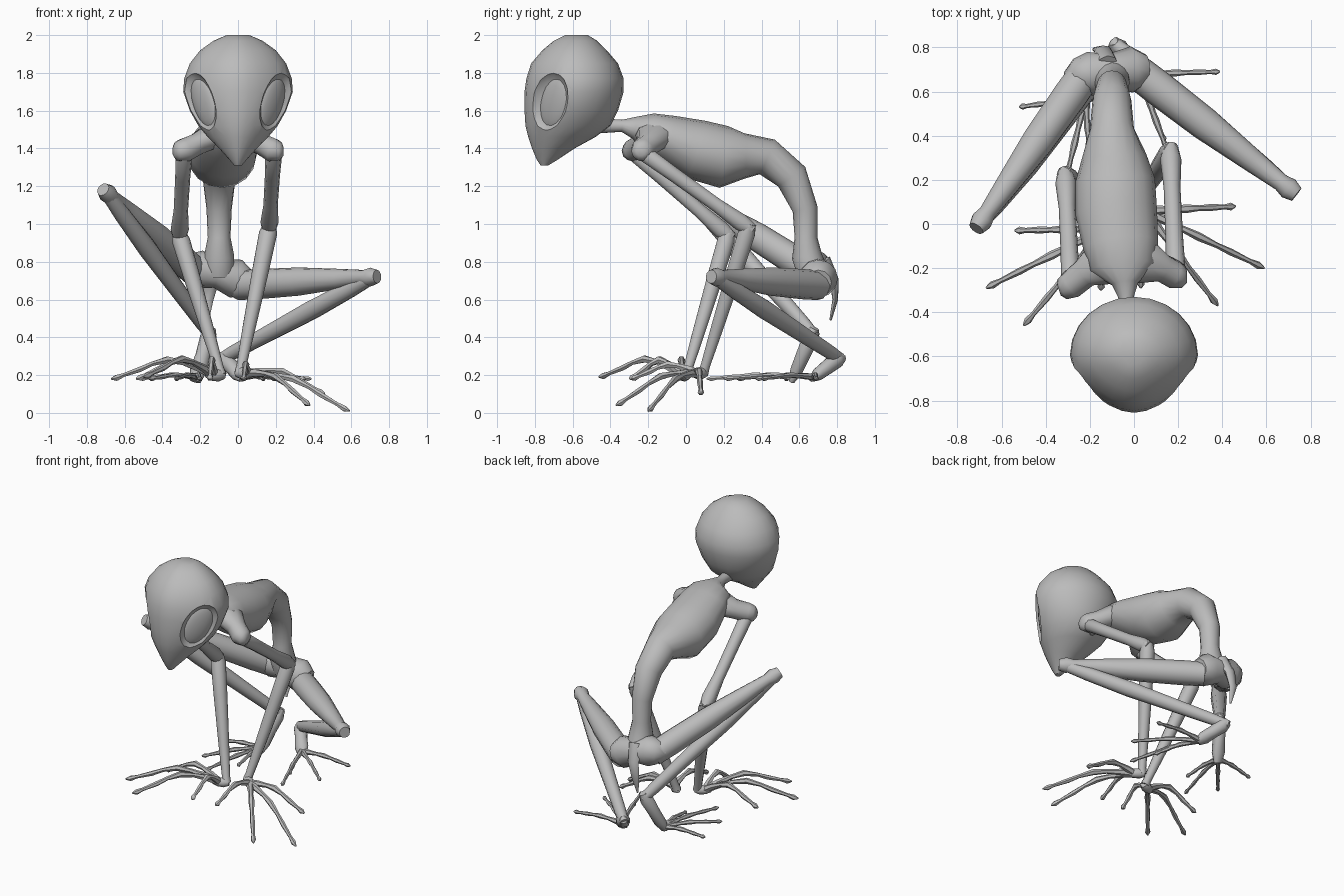
import bpy, bmesh, math
from mathutils import Vector, Matrix

cube = bpy.data.objects.get("Cube")
if cube:
    bpy.data.objects.remove(cube, do_unlink=True)

skin = bpy.data.materials.new("grey skin")
skin.use_nodes = True
GREY = (0.5, 0.5, 0.5, 1)
skin.diffuse_color = GREY
skin.node_tree.nodes["Principled BSDF"].inputs["Base Color"].default_value = GREY


def smooth(obj, angle=50):
    bpy.ops.object.select_all(action='DESELECT')
    obj.select_set(True)
    bpy.context.view_layer.objects.active = obj
    bpy.ops.object.shade_smooth_by_angle(angle=math.radians(angle))


def finish(name, bm):
    bmesh.ops.recalc_face_normals(bm, faces=bm.faces)
    mesh = bpy.data.meshes.new(name)
    bm.to_mesh(mesh)
    bm.free()
    mesh.materials.append(skin)
    obj = bpy.data.objects.new(name, mesh)
    bpy.context.collection.objects.link(obj)
    smooth(obj)
    return obj


def loft(name, rings):
    """Skin a list of vertex-position rings and cap both ends."""
    bm = bmesh.new()
    loops = [[bm.verts.new(p) for p in ring] for ring in rings]
    n = len(loops[0])
    for a, b in zip(loops, loops[1:]):
        for i in range(n):
            j = (i + 1) % n
            bm.faces.new((a[i], a[j], b[j], b[i]))
    bm.faces.new(loops[0])
    bm.faces.new(loops[-1])
    return finish(name, bm)


def tube(name, points, sides=10):
    """Tube through (x, y, z, width radius[, height radius]) points."""
    centres = [Vector(p[:3]) for p in points]
    span = (centres[-1] - centres[0]).normalized()
    ref = Vector((1, 0, 0)) if abs(span.x) < 0.8 else Vector((0, 1, 0))
    rings = []
    for i, (c, p) in enumerate(zip(centres, points)):
        t = (centres[min(i + 1, len(points) - 1)] - centres[max(i - 1, 0)]).normalized()
        side = (ref - t * ref.dot(t)).normalized()
        up = t.cross(side)
        angles = [math.tau * k / sides for k in range(sides)]
        rings.append([c + side * p[3] * math.cos(a) + up * p[-1] * math.sin(a) for a in angles])
    return loft(name, rings)


def limb(name, start, end, radii, sides=10):
    """Straight limb with (fraction, width radius[, height radius]) along it."""
    a, b = Vector(start), Vector(end)
    tube(name, [(*a.lerp(b, f), *r) for f, *r in radii], sides)


def digits(name, root, tips, lift, size):
    """Fan of thin jointed digits with bulbous tips."""
    root = Vector(root)
    for i, tip in enumerate(tips):
        tip = Vector(tip)
        path = []
        for f, rise, r in ((0, 0, 1.6), (0.15, 0.45, 1.3), (0.3, 0.8, 0.9), (0.45, 1, 1.25), (0.6, 0.8, 0.8),
                           (0.72, 0.5, 1), (0.88, 0.2, 0.7), (0.95, 0.05, 1.1), (1, 0, 0.3)):
            p = root.lerp(tip, f) + Vector((0, 0, lift * rise))
            path.append((*p, size * r))
        tube(f"{name}_{i + 1}", path, 6)


def ball(name, matrix, segments=20):
    bm = bmesh.new()
    bmesh.ops.create_uvsphere(bm, u_segments=segments, v_segments=segments // 2, radius=1, matrix=matrix)
    return finish(name, bm)


# Head: stacked sections (height, front y, back y, half width), narrowed toward the face
sections = [(1.31, -0.77, -0.73, 0.02), (1.34, -0.79, -0.68, 0.045), (1.4, -0.815, -0.59, 0.1),
            (1.46, -0.835, -0.48, 0.16), (1.52, -0.85, -0.40, 0.21), (1.6, -0.855, -0.36, 0.255),
            (1.7, -0.855, -0.33, 0.29), (1.77, -0.845, -0.33, 0.285), (1.85, -0.82, -0.36, 0.255),
            (1.92, -0.76, -0.42, 0.2), (1.97, -0.7, -0.47, 0.13), (2.0, -0.64, -0.52, 0.06)]
rings = []
for z, front, back, half in sections:
    ring = []
    for k in range(24):
        a = math.tau * k / 24
        face = max(0, -math.sin(a))
        ring.append(((half * math.cos(a)) * (1 - 0.28 * face ** 2),
                     (front + back) / 2 + (back - front) / 2 * math.sin(a), z))
    rings.append(ring)
head = loft("head", rings)

# Eyes: slanted almond sockets, each holding a sunken eyeball
for label, s in (("left", 1), ("right", -1)):
    out = Vector((s * 0.75, -0.65, -0.08)).normalized()
    up = Vector((s * 0.42, 0.25, 1))
    up = (up - out * up.dot(out)).normalized()
    basis = Matrix((out, up, out.cross(up))).transposed().to_4x4()
    place = Matrix.Translation((s * 0.222, -0.735, 1.64)) @ basis
    cutter = ball("socket_cutter", place @ Matrix.Diagonal((0.07, 0.185, 0.125, 1)))
    cutter.hide_render = True
    mod = head.modifiers.new("socket", 'BOOLEAN')
    mod.operation = 'DIFFERENCE'
    mod.solver = 'EXACT'
    mod.object = cutter
    bpy.context.view_layer.objects.active = head
    bpy.ops.object.modifier_apply(modifier=mod.name)
    bpy.data.objects.remove(cutter, do_unlink=True)
    eye = Matrix.Translation(out * -0.068) @ place
    ball(label + "_eye", eye @ Matrix.Diagonal((0.035, 0.16, 0.095, 1)))
smooth(head, 35)

# Neck, rib cage and curved spine
tube("torso", [(-0.02, -0.46, 1.52, 0.04), (-0.035, -0.34, 1.52, 0.032), (-0.04, -0.27, 1.51, 0.06),
               (-0.05, -0.2, 1.49, 0.15, 0.1), (-0.06, -0.1, 1.455, 0.17, 0.125),
               (-0.08, 0.05, 1.395, 0.185, 0.16), (-0.085, 0.2, 1.355, 0.18, 0.165),
               (-0.09, 0.31, 1.36, 0.145, 0.12), (-0.1, 0.43, 1.355, 0.1), (-0.1, 0.56, 1.25, 0.088),
               (-0.1, 0.63, 1.08, 0.067), (-0.1, 0.635, 0.93, 0.06), (-0.1, 0.64, 0.83, 0.08),
               (-0.1, 0.67, 0.74, 0.08)], 16)
tube("shoulders", [(-0.34, -0.3, 1.385, 0.025), (-0.325, -0.295, 1.385, 0.05), (-0.285, -0.275, 1.39, 0.065),
                   (-0.22, -0.22, 1.42, 0.07, 0.06), (-0.15, -0.17, 1.46, 0.11, 0.07),
                   (-0.05, -0.15, 1.48, 0.12, 0.08), (0.06, -0.17, 1.46, 0.1, 0.07),
                   (0.13, -0.2, 1.42, 0.065, 0.06), (0.185, -0.23, 1.39, 0.065),
                   (0.225, -0.24, 1.385, 0.05), (0.24, -0.24, 1.385, 0.025)])

# Pelvis and tail
tube("pelvis", [(-0.31, 0.66, 0.75, 0.03), (-0.26, 0.67, 0.76, 0.08), (-0.2, 0.68, 0.76, 0.1),
                (-0.11, 0.69, 0.74, 0.08), (-0.01, 0.7, 0.71, 0.105), (0.05, 0.7, 0.69, 0.07)], 12)
tube("tail", [(-0.12, 0.72, 0.8, 0.05), (-0.14, 0.785, 0.7, 0.04, 0.025), (-0.16, 0.79, 0.6, 0.03, 0.015),
              (-0.16, 0.765, 0.49, 0.006)], 8)

# Limb thickness profiles
UPPER_ARM = [(-0.06, 0.02), (0, 0.045), (0.3, 0.04), (0.7, 0.038), (0.93, 0.048), (1.04, 0.035)]
FOREARM = [(-0.03, 0.035), (0.04, 0.048), (0.3, 0.044), (0.7, 0.034), (0.95, 0.026), (1, 0.03)]
THIGH = [(0, 0.078), (0.15, 0.08), (0.45, 0.075), (0.75, 0.054), (0.93, 0.04), (0.98, 0.05), (1.03, 0.036)]
SHIN = [(0, 0.035), (0.15, 0.045), (0.4, 0.052), (0.7, 0.044), (0.93, 0.038), (1.02, 0.03)]
PALM = [(-0.4, 0.022), (0.3, 0.034), (1.2, 0.03), (2, 0.014)]
FOOT = [(-0.12, 0.025), (0.1, 0.045), (0.5, 0.04), (0.85, 0.045, 0.035), (1.1, 0.03, 0.016)]

# Arms: shoulder, elbow, wrist, finger root, finger tips, knuckle lift
arms = {
    "left": ((0.19, -0.23, 1.38), (0.165, 0.33, 0.98), (0.01, 0.09, 0.21), (0.05, 0.06, 0.21),
             [(0.46, 0.08, 0.1), (0.59, -0.2, 0.01), (0.38, -0.37, 0.04), (0.03, -0.29, 0.18)], 0.06),
    "right": ((-0.285, -0.28, 1.38), (-0.31, 0.22, 0.94), (-0.09, 0.0, 0.2), (-0.13, -0.02, 0.2),
              [(-0.54, -0.03, 0.18), (-0.67, -0.29, 0.18), (-0.5, -0.46, 0.19), (-0.15, -0.3, 0.18)], 0.09),
}
for side, (shoulder, elbow, wrist, root, tips, lift) in arms.items():
    limb(side + "_upper_arm", shoulder, elbow, UPPER_ARM)
    limb(side + "_forearm", elbow, wrist, FOREARM)
    limb(side + "_palm", wrist, root, PALM, 8)
    digits(side + "_finger", root, tips, lift, 0.016)

# Legs: hip, knee, ankle, toe root, toe tips
legs = {
    "left": ((0.0, 0.7, 0.675), (0.715, 0.15, 0.72), (-0.08, 0.81, 0.29), (0.02, 0.68, 0.19),
             [(0.39, 0.69, 0.18), (0.36, 0.4, 0.18), (0.2, 0.2, 0.18), (0.14, 0.37, 0.18)]),
    "right": ((-0.22, 0.68, 0.74), (-0.7, 0.0, 1.17), (-0.15, 0.67, 0.42), (-0.22, 0.57, 0.19),
              [(-0.52, 0.53, 0.18), (-0.47, 0.27, 0.18), (-0.33, 0.11, 0.18), (-0.2, 0.28, 0.18)]),
}
for side, (hip, knee, ankle, root, tips) in legs.items():
    limb(side + "_thigh", hip, knee, THIGH, 12)
    limb(side + "_shin", knee, ankle, SHIN)
    limb(side + "_foot", ankle, root, FOOT)
    digits(side + "_toe", root, tips, 0.015, 0.013)
